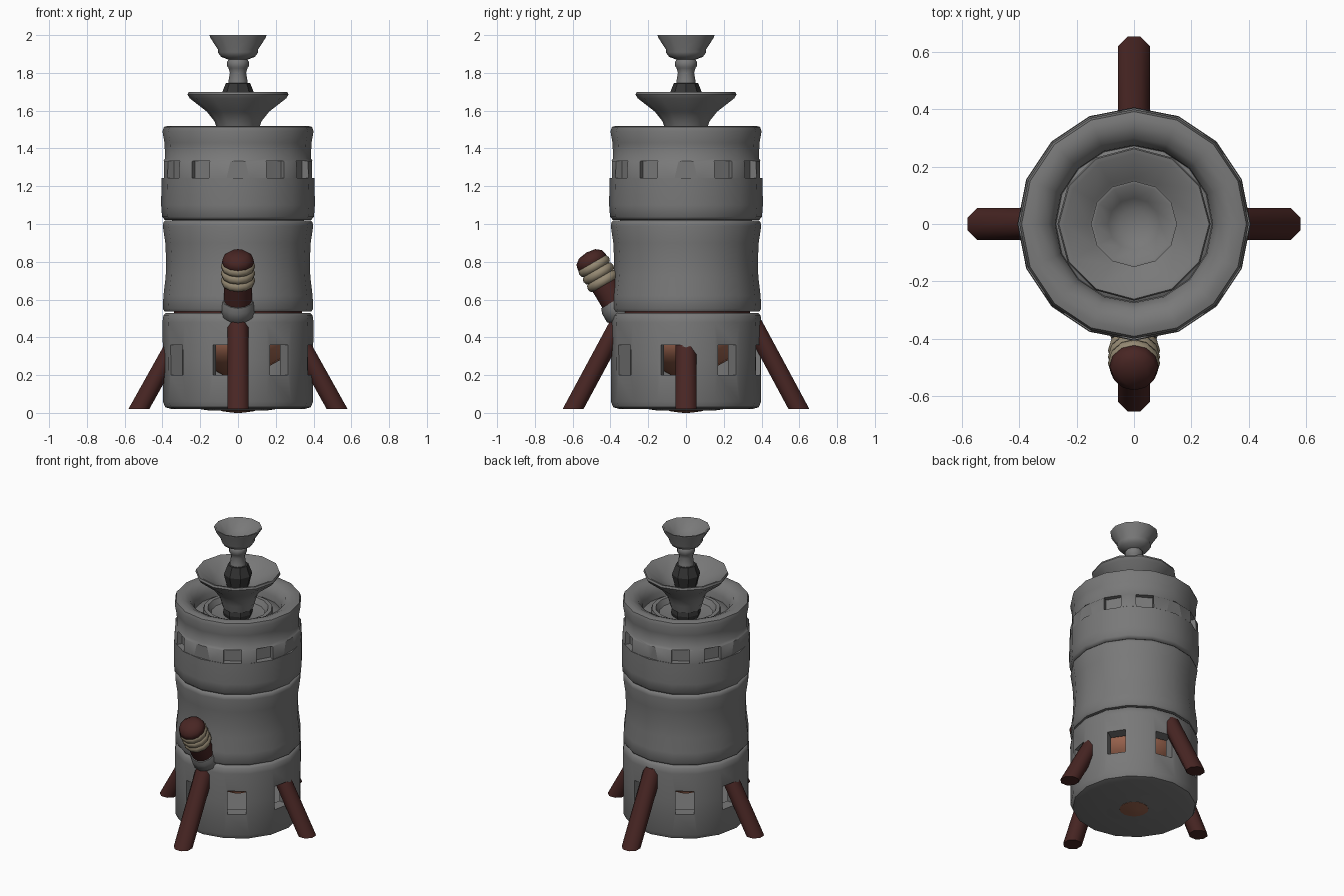
import bpy, bmesh
from math import sin, cos, pi, radians
from mathutils import Matrix, Vector

if "Cube" in bpy.data.objects:
    bpy.data.objects.remove(bpy.data.objects["Cube"])


def material(name, rgb):
    m = bpy.data.materials.new(name)
    m.diffuse_color = (*rgb, 1)
    m.use_nodes = True
    m.node_tree.nodes["Principled BSDF"].inputs["Base Color"].default_value = m.diffuse_color
    return m


STONE = material("dark_stone", (0.19, 0.19, 0.19))
WOOD = material("dark_red_wood", (0.065, 0.019, 0.017))
ROPE = material("rope_tan", (0.30, 0.25, 0.17))
COPPER = material("copper", (0.32, 0.125, 0.075))
COAL = material("charcoal", (0.035, 0.035, 0.035))


def finish(name, bm, mat=STONE, angle=50):
    bmesh.ops.remove_doubles(bm, verts=bm.verts, dist=1e-5)
    bmesh.ops.recalc_face_normals(bm, faces=bm.faces)
    me = bpy.data.meshes.new(name)
    bm.to_mesh(me)
    bm.free()
    ob = bpy.data.objects.new(name, me)
    bpy.context.collection.objects.link(ob)
    me.materials.append(mat)
    smooth(ob, angle)
    return ob


def smooth(ob, angle=50):
    bpy.ops.object.select_all(action='DESELECT')
    ob.select_set(True)
    bpy.context.view_layer.objects.active = ob
    bpy.ops.object.shade_smooth_by_angle(angle=radians(angle))


def lathe(name, profile, mat=STONE, n=16, matrix=None, angle=50):
    """Spin (radius, z) points; a profile that starts off the axis is closed into a ring."""
    bm = bmesh.new()
    rings = [[bm.verts.new((r * cos(2 * pi * i / n), r * sin(2 * pi * i / n), z))
              for i in range(n)] for r, z in profile]
    pairs = list(zip(rings, rings[1:]))
    if profile[0][0] > 0:
        pairs.append((rings[-1], rings[0]))
    for a, b in pairs:
        for i in range(n):
            j = (i + 1) % n
            bm.faces.new((a[i], a[j], b[j], b[i]))
    bmesh.ops.dissolve_degenerate(bm, dist=1e-6, edges=bm.edges)
    if matrix:
        bm.transform(matrix)
    return finish(name, bm, mat, angle)


def cut_openings(ob, angles, size, radius, z):
    """Cut radial box openings; angles are in degrees from the front."""
    bm = bmesh.new()
    for a in angles:
        m = (Matrix.Rotation(radians(a), 4, 'Z') @ Matrix.Translation((0, -radius, z))
             @ Matrix.Diagonal((*size, 1)))
        bmesh.ops.create_cube(bm, size=1, matrix=m)
    cutter = finish(ob.name + "_cutter", bm)
    cutter.hide_render = True
    mod = ob.modifiers.new("openings", 'BOOLEAN')
    mod.operation = 'DIFFERENCE'
    mod.solver = 'EXACT'
    mod.object = cutter
    bpy.ops.object.select_all(action='DESELECT')
    bpy.context.view_layer.objects.active = ob
    ob.select_set(True)
    bpy.ops.object.modifier_apply(modifier=mod.name)
    bpy.data.objects.remove(cutter)
    smooth(ob)


# base ring with windows on every other facet
base = lathe("base_ring", [(0, .012), (.15, .012), (.2, .02), (.35, .02), (.385, .03), (.398, .06),
                           (.397, .28), (.4, .48), (.395, .515), (.38, .53), (.335, .53),
                           (.32, .5), (.32, .18), (0, .18)])
cut_openings(base, [-11.25 + 45 * k for k in range(8)], (.115, .2, .16), .36, .28)

# copper vessel inside the base and its plug showing underneath
lathe("copper_vessel", [(0, .19), (.08, .2), (.17, .25), (.26, .3), (.29, .36), (.3, .5),
                        (.27, .5), (.25, .36), (0, .25)], COPPER)
lathe("bottom_plug", [(0, 0), (.03, .001), (.09, .01), (.09, .03), (0, .03)], COPPER)

# middle ring, slightly waisted, on a recessed red seam
lathe("base_seam", [(0, .5), (.34, .5), (.34, .56), (0, .56)], WOOD)
lathe("middle_ring", [(.34, .537), (.388, .537), (.398, .552), (.395, .62), (.383, .72), (.38, .8),
                      (.385, .9), (.398, .99), (.395, 1.008), (.385, 1.018), (.34, 1.018),
                      (.32, .99), (.32, .57)])
lathe("middle_seam", [(0, 1.0), (.35, 1.0), (.35, 1.04), (0, 1.04)])

# lower and upper rim with the toothed joint between them
lathe("lower_rim", [(.34, 1.022), (.388, 1.022), (.402, 1.038), (.407, 1.1), (.405, 1.243),
                    (.33, 1.243), (.32, 1.06)])
upper = lathe("upper_rim", [(.33, 1.244), (.404, 1.244), (.4, 1.33), (.386, 1.345), (.389, 1.43),
                            (.4, 1.49), (.392, 1.514), (.37, 1.52), (.34, 1.518), (.3, 1.5),
                            (.275, 1.45), (.27, 1.38), (.32, 1.36)])
cut_openings(upper, [30 * k for k in range(12) if k % 3], (.11, .2, .09), .46, 1.288)
cut_openings(upper, [0, 90, 180, 270], (.13, .2, .09), .492, 1.288)

# bowl inside the rim
lathe("inner_bowl", [(0, 1.24), (.26, 1.24), (.31, 1.37), (.28, 1.41), (.22, 1.42), (.215, 1.445),
                     (.19, 1.445), (.17, 1.41), (0, 1.38)])

# coals below and inside the funnel
lathe("lower_coal", [(0, 1.37), (.08, 1.37), (.095, 1.42), (.085, 1.47), (0, 1.47)], COAL, 8, angle=15)
lathe("upper_coal", [(0, 1.58), (.07, 1.6), (.09, 1.68), (.065, 1.745), (0, 1.75)], COAL, 8, angle=15)

# funnel
lathe("funnel", [(0, 1.45), (.095, 1.45), (.11, 1.5), (.125, 1.545), (.165, 1.595), (.255, 1.665),
                 (.267, 1.685), (.262, 1.698), (.245, 1.695), (.16, 1.635), (.1, 1.6), (0, 1.59)], n=12)

# top cup on its neck
lathe("top_cup", [(0, 1.72), (.055, 1.72), (.05, 1.76), (.043, 1.8), (.05, 1.825), (.057, 1.835),
                  (.057, 1.86), (.05, 1.87), (.09, 1.885), (.107, 1.91), (.107, 1.925), (.149, 1.99),
                  (.15, 2.0), (.14, 2.0), (.09, 1.945), (.05, 1.925), (0, 1.92)], n=12)


# four splayed legs, flat on the ground
def leg(name, facing, foot, top, top_z):
    bm = bmesh.new()
    h = top_z - .02
    bmesh.ops.create_cone(bm, cap_ends=True, segments=8, radius1=.06, radius2=.06, depth=h,
                          matrix=Matrix.Translation((0, 0, .02 + h / 2))
                          @ Matrix.Rotation(pi / 8, 4, 'Z'))
    for v in bm.verts:
        v.co.y += -foot + (foot - top) * (v.co.z - .02) / h
    bm.transform(Matrix.Rotation(radians(facing), 4, 'Z'))
    finish(name, bm, WOOD)


leg("front_leg", 0, .598, .345, .49)
leg("back_leg", 180, .598, .345, .49)
leg("right_leg", 90, .525, .335, .36)
leg("left_leg", -90, .525, .335, .36)

# angled front handle: collar, wooden grip and rope wraps
axis = Vector((0, -.5, .866))
tilt = Matrix.Translation((0, -.43, .68)) @ Vector((0, 0, 1)).rotation_difference(axis).to_matrix().to_4x4()
lathe("handle_collar", [(0, -.2), (.07, -.2), (.09, -.18), (.09, -.13), (.08, -.1), (0, -.1)],
      n=12, matrix=tilt)
lathe("handle_grip", [(0, -.16), (.072, -.16), (.075, 0), (.076, .12), (.086, .135), (.078, .165),
                      (.05, .187), (0, .195)], WOOD, 12, tilt, 70)
for k in range(3):
    c = .022 + .045 * k
    ring = [(.073 + .018 * cos(a * pi / 4), c + .025 * sin(a * pi / 4)) for a in range(8)]
    lathe(f"rope_wrap_{k + 1}", ring, ROPE, 12, tilt, 60)
